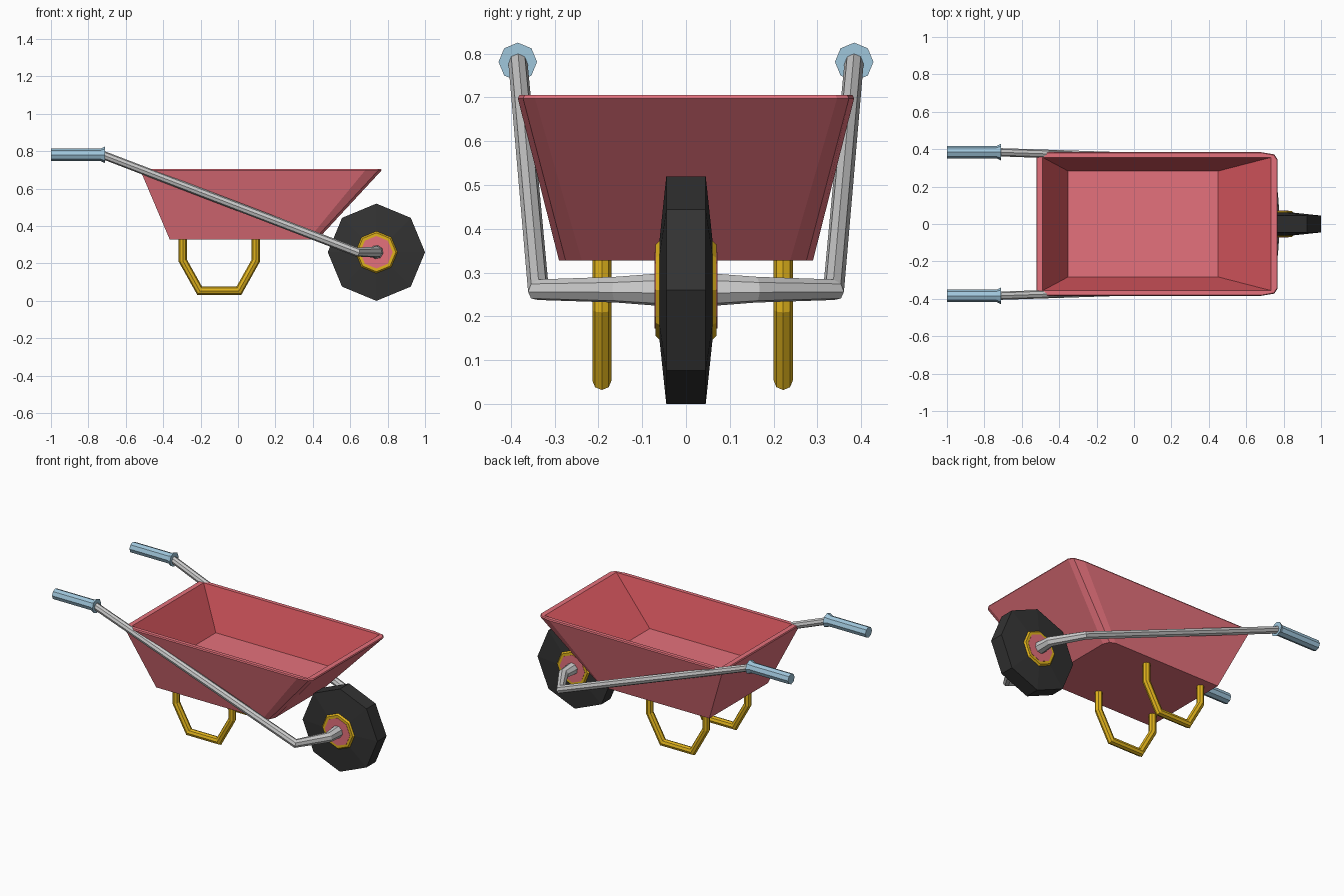
import bpy, bmesh, math
from mathutils import Vector

if "Cube" in bpy.data.objects:
    bpy.data.objects.remove(bpy.data.objects["Cube"])


def material(name, rgb):
    m = bpy.data.materials.new(name)
    m.diffuse_color = (*rgb, 1)
    m.use_nodes = True
    m.node_tree.nodes["Principled BSDF"].inputs["Base Color"].default_value = m.diffuse_color
    return m


RED = material("tray red", (0.78, 0.165, 0.20))
DEEP = material("deep red", (0.72, 0.10, 0.12))
GOLD = material("gold", (0.75, 0.45, 0.012))
BLUE = material("light blue", (0.35, 0.57, 0.72))
STEEL = material("steel grey", (0.60, 0.60, 0.60))
BLACK = material("rubber black", (0.033, 0.033, 0.033))


def finish(name, bm, *mats):
    bmesh.ops.recalc_face_normals(bm, faces=bm.faces)
    mesh = bpy.data.meshes.new(name)
    bm.to_mesh(mesh)
    bm.free()
    for m in mats:
        mesh.materials.append(m)
    ob = bpy.data.objects.new(name, mesh)
    bpy.context.collection.objects.link(ob)
    return ob


def sweep(name, path, radii, mat, sides=8):
    """Capped tube with mitred bends and a radius per path point."""
    pts = [Vector(p) for p in path]
    dirs = [(b - a).normalized() for a, b in zip(pts, pts[1:])]
    up = Vector((0, 0, 1)) if abs(dirs[0].z) < 0.9 else Vector((0, 1, 0))
    u = (up - dirs[0] * dirs[0].dot(up)).normalized()
    v = dirs[0].cross(u)
    offs = [u * math.cos(a) + v * math.sin(a)
            for a in (2 * math.pi * i / sides for i in range(sides))]
    bm = bmesh.new()
    rings = []
    for i, p in enumerate(pts):
        d = dirs[max(i - 1, 0)]
        n = (d + dirs[min(i, len(dirs) - 1)]).normalized()
        offs = [o - d * (o.dot(n) / d.dot(n)) for o in offs]
        rings.append([bm.verts.new(p + o * radii[i]) for o in offs])
    for a, b in zip(rings, rings[1:]):
        for i in range(sides):
            j = (i + 1) % sides
            bm.faces.new((a[i], a[j], b[j], b[i]))
    bm.faces.new(rings[0])
    bm.faces.new(rings[-1])
    return finish(name, bm, mat)


# Tray: rings from outer bottom, over the rim, to the raised inner floor
def tray_ring(xb, corner, hw, z):
    half = [(xb, hw)] + corner
    return [(x, y, z) for x, y in half] + [(x, -y, z) for x, y in reversed(half)]


loops = [
    tray_ring(-0.365, [(0.375, 0.29), (0.408, 0.275), (0.425, 0.238)], 0.29, 0.328),
    tray_ring(-0.522, [(0.68, 0.384), (0.75, 0.372), (0.768, 0.345)], 0.384, 0.698),
    tray_ring(-0.519, [(0.68, 0.380), (0.747, 0.368), (0.765, 0.342)], 0.380, 0.705),
    tray_ring(-0.488, [(0.733, 0.356)] * 3, 0.356, 0.705),
    tray_ring(-0.352, [(0.45, 0.283)] * 3, 0.283, 0.455),
]
bm = bmesh.new()
rings = [[bm.verts.new(c) for c in loop] for loop in loops]
for k, (a, b) in enumerate(zip(rings, rings[1:])):
    for i in range(8):
        j = (i + 1) % 8
        f = bm.faces.new((a[i], a[j], b[j], b[i]))
        f.material_index = 1 if k == 3 else 0
bm.faces.new(rings[0])
bm.faces.new(rings[-1])
bmesh.ops.remove_doubles(bm, verts=bm.verts, dist=0.0005)
finish("tray", bm, RED, DEEP)

# Wheel: tyre, rim ring and hub disc, all along the y axis
for name, ys, rs, mat in (
        ("tyre", (0.062, 0.045), (0.10, 0.26), BLACK),
        ("wheel_rim", (0.07, 0.058), (0.104, 0.115), GOLD),
        ("hub_disc", (0.0715, 0.06), (0.087, 0.087), RED)):
    prof = [(-y, r) for y, r in zip(ys, rs)]
    prof += [(-y, r) for y, r in reversed(prof)]
    sweep(name, [(0.74, y, 0.26) for y, _ in prof], [r for _, r in prof], mat)

# Frame pipes, grips and legs on both sides
for side, s, leg_y in (("left", 1, 0.222), ("right", -1, -0.192)):
    sweep(side + "_frame_pipe",
          [(-0.73, 0.384 * s, 0.783), (0.635, 0.337 * s, 0.261),
           (0.74, 0.16 * s, 0.261), (0.74, 0.07 * s, 0.261), (0.74, 0, 0.261)],
          [0.022, 0.024, 0.030, 0.037, 0.037], STEEL)
    sweep(side + "_grip",
          [(x, 0.384 * s, 0.781) for x in (-1, -0.735, -0.712)],
          [0.033, 0.033, 0.044], BLUE)
    sweep(side + "_leg",
          [(x, leg_y, z) for x, z in ((-0.295, 0.345), (-0.295, 0.215), (-0.205, 0.054),
                                      (0.005, 0.054), (0.095, 0.215), (0.095, 0.345))],
          [0.022] * 6, GOLD)
